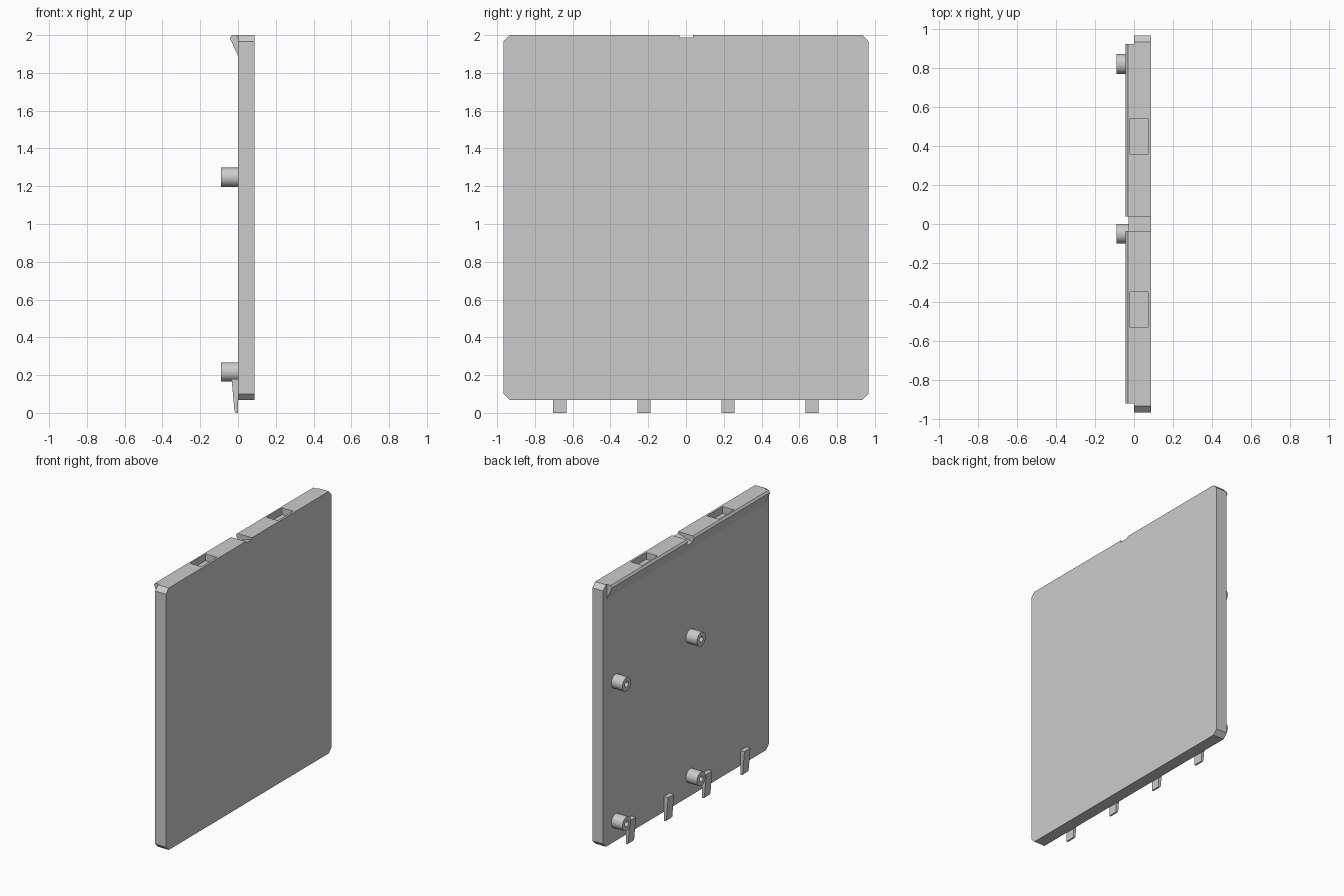
import bpy, bmesh, math
from mathutils import Vector

cube = bpy.data.objects.get("Cube")
if cube:
    bpy.data.objects.remove(cube, do_unlink=True)

grey = bpy.data.materials.new("plain grey")
grey.use_nodes = True
grey.diffuse_color = (0.6, 0.6, 0.6, 1)
grey.node_tree.nodes["Principled BSDF"].inputs["Base Color"].default_value = (0.6, 0.6, 0.6, 1)


def finish(name, bm):
    bmesh.ops.recalc_face_normals(bm, faces=bm.faces)
    mesh = bpy.data.meshes.new(name)
    bm.to_mesh(mesh)
    bm.free()
    mesh.materials.append(grey)
    obj = bpy.data.objects.new(name, mesh)
    bpy.context.collection.objects.link(obj)
    return obj


def prism(name, points, y0, y1):
    """Extrude an x-z profile along y."""
    bm = bmesh.new()
    face = bm.faces.new([bm.verts.new((x, y0, z)) for x, z in points])
    ext = bmesh.ops.extrude_face_region(bm, geom=[face])
    verts = [g for g in ext["geom"] if isinstance(g, bmesh.types.BMVert)]
    bmesh.ops.translate(bm, verts=verts, vec=(0, y1 - y0, 0))
    return finish(name, bm)


def boolean(target, other, operation):
    mod = target.modifiers.new(other.name, 'BOOLEAN')
    mod.object = other
    mod.operation = operation
    mod.solver = 'EXACT'
    bpy.context.view_layer.objects.active = target
    bpy.ops.object.modifier_apply(modifier=mod.name)
    bpy.data.objects.remove(other, do_unlink=True)


T, W, BOTTOM, TOP = 0.088, 0.966, 0.067, 2.0

# Flat panel with chamfered corners
panel = prism("panel", [(0, BOTTOM), (T, BOTTOM), (T, TOP), (0, TOP)], -W, W)
bm = bmesh.new()
bm.from_mesh(panel.data)
corners = [e for e in bm.edges
           if abs(e.verts[0].co.x - e.verts[1].co.x) > T / 2]
bmesh.ops.bevel(bm, geom=corners, offset=0.033, segments=1, affect='EDGES')
bm.to_mesh(panel.data)
bm.free()

# Hooked lip along the top of the rear face
lip = prism("lip", [(0.01, TOP), (-0.032, TOP), (-0.043, 1.985), (0, 1.89), (0.01, 1.89)],
            -0.92, 0.923)
boolean(panel, lip, 'UNION')

# Sloping centre notch through the top edge
notch = prism("notch", [(-0.1, 1.926), (0.1, 1.992), (0.1, 2.1), (-0.1, 2.1)], -0.035, 0.038)
boolean(panel, notch, 'DIFFERENCE')

# Two pockets sunk into the top edge
for y in (-0.44, 0.45):
    pocket = prism("pocket", [(-0.02, 1.95), (0.072, 1.95), (0.072, 2.1), (-0.02, 2.1)],
                   y - 0.09, y + 0.09)
    boolean(panel, pocket, 'DIFFERENCE')

# Hollow round pegs on the rear face
for y in (0.82, -0.05):
    for z in (0.217, 1.247):
        bm = bmesh.new()
        centre = Vector((0, y, z))
        profile = [(0, 0.051), (-0.09, 0.051), (-0.09, 0.02), (-0.002, 0.02), (-0.002, 0)]
        verts = [bm.verts.new(centre + Vector((x, r, 0))) for x, r in profile]
        edges = [bm.edges.new(pair) for pair in zip(verts, verts[1:])]
        bmesh.ops.spin(bm, geom=verts + edges, cent=centre, axis=(1, 0, 0),
                       angle=math.tau, steps=32)
        bmesh.ops.remove_doubles(bm, verts=bm.verts, dist=0.0005)
        peg = finish("round_peg", bm)
        bpy.ops.object.select_all(action='DESELECT')
        peg.select_set(True)
        bpy.context.view_layer.objects.active = peg
        bpy.ops.object.shade_smooth_by_angle(angle=math.radians(30))

# Tapered tabs hanging below the bottom edge
for i in range(4):
    y = -0.668 + i * 0.445
    prism("bottom_tab", [(0, 0.18), (-0.034, 0.18), (-0.019, 0.012), (-0.012, 0), (0, 0)],
          y - 0.035, y + 0.035)
